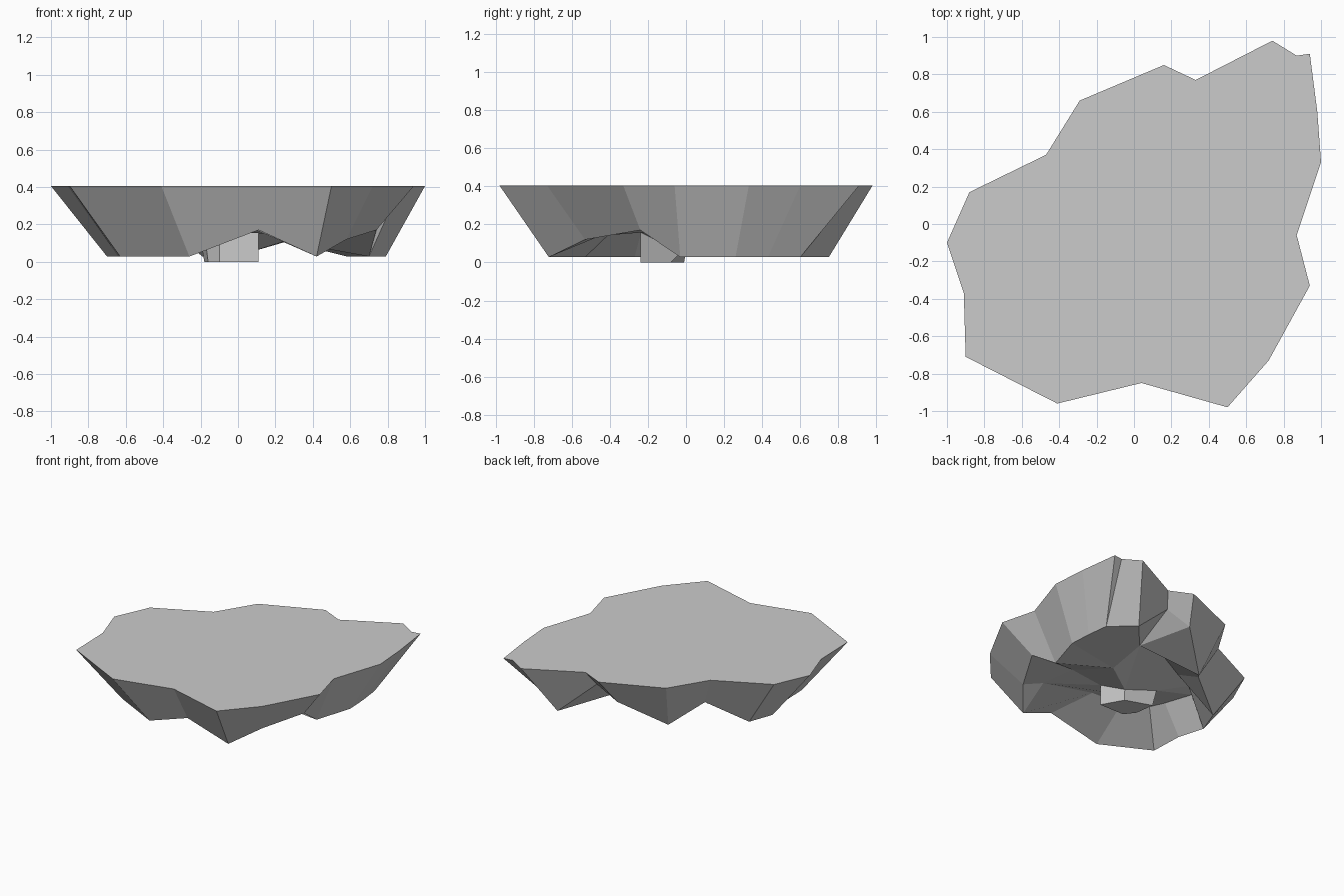
import bpy, bmesh

if "Cube" in bpy.data.objects:
    bpy.data.objects.remove(bpy.data.objects["Cube"])

# Outline of the flat top (clockwise from the back right corner)
TOP_Z = 0.405
rim = [(.74, .98), (.87, .90), (.94, .91), (.98, .60), (1.0, .33), (.87, -.06), (.94, -.33),
       (.72, -.73), (.50, -.98), (.04, -.85), (-.41, -.96), (-.90, -.71), (-.91, -.37),
       (-1.0, -.10), (-.88, .17), (-.47, .37), (-.29, .66), (.16, .85), (.33, .77)]

# Jagged lower ring: plan points, with the few raised notches listed apart
lower = [(.585, .75), (.76, .60), (.76, .60), (.78, .43), (.79, .26), (.70, -.03), (.74, -.24),
         (.58, -.53), (.42, -.72), (.11, -.78), (-.26, -.72), (-.63, -.53), (-.64, -.27),
         (-.70, -.07), (-.63, .12), (-.36, .28), (-.19, .49), (.09, .72), (.28, .70)]
notch = {6: .17, 7: .12, 9: .17, 15: .17, 17: .22, 18: .30}

# Hollow on the underside; letters say which point each ring vertex joins
hollow = {'a': (.30, .42, .12), 'b': (.25, .07, .11), 'c': (.40, -.20, .16), 'd': (.46, -.45, .14),
          'e': (.05, -.40, .19), 'f': (-.22, -.40, .20), 'g': (-.42, -.33, .22),
          'k': (-.47, -.22, .22), 'l': (-.54, -.01, .22), 'h': (-.42, .10, .20),
          'i': (-.24, .20, .18), 'j': (.03, .36, .16)}
hollow_map = 'abbbbbcddefgklhijaa'

# Small foot under the hollow: upper and lower outline
foot_top = {'p': (.06, -.03, .05), 'q': (.11, -.24, .16), 'r': (-.10, -.24, .16),
            's': (-.18, -.17, .16), 't': (-.20, .01, .12)}
foot = {'p': (.02, -.08, 0), 'q': (.11, -.24, 0), 'r': (-.10, -.24, 0),
        's': (-.16, -.16, 0), 't': (-.18, -.01, 0)}
foot_map = dict(zip('abcdefgklhij', 'ppqqrrsstttp'))

bm = bmesh.new()
cache = {}


def vert(co):
    co = tuple(co)
    if co not in cache:
        cache[co] = bm.verts.new(co)
    return cache[co]


def bridge(upper, under):
    """Join two rings, collapsing repeated points into triangles."""
    n = len(upper)
    for i in range(n):
        j = (i + 1) % n
        corners = list(dict.fromkeys([upper[i], upper[j], under[j], under[i]]))
        if len(corners) > 2:
            bm.faces.new(corners)


top_ring = [vert((x, y, TOP_Z)) for x, y in rim]
low_ring = [vert((x, y, notch.get(i, .028))) for i, (x, y) in enumerate(lower)]
hollow_ring = [vert(hollow[k]) for k in hollow_map]
neck_ring = [vert(foot_top[foot_map[k]]) for k in hollow_map]

bm.faces.new(top_ring)
bridge(top_ring, low_ring)
bridge(low_ring, hollow_ring)
bridge(hollow_ring, neck_ring)
bridge([vert(c) for c in foot_top.values()], [vert(c) for c in foot.values()])
bm.faces.new([vert(c) for c in foot.values()])
bmesh.ops.recalc_face_normals(bm, faces=bm.faces)

mesh = bpy.data.meshes.new("rock_slab")
bm.to_mesh(mesh)
bm.free()
bpy.context.collection.objects.link(bpy.data.objects.new("rock_slab", mesh))
